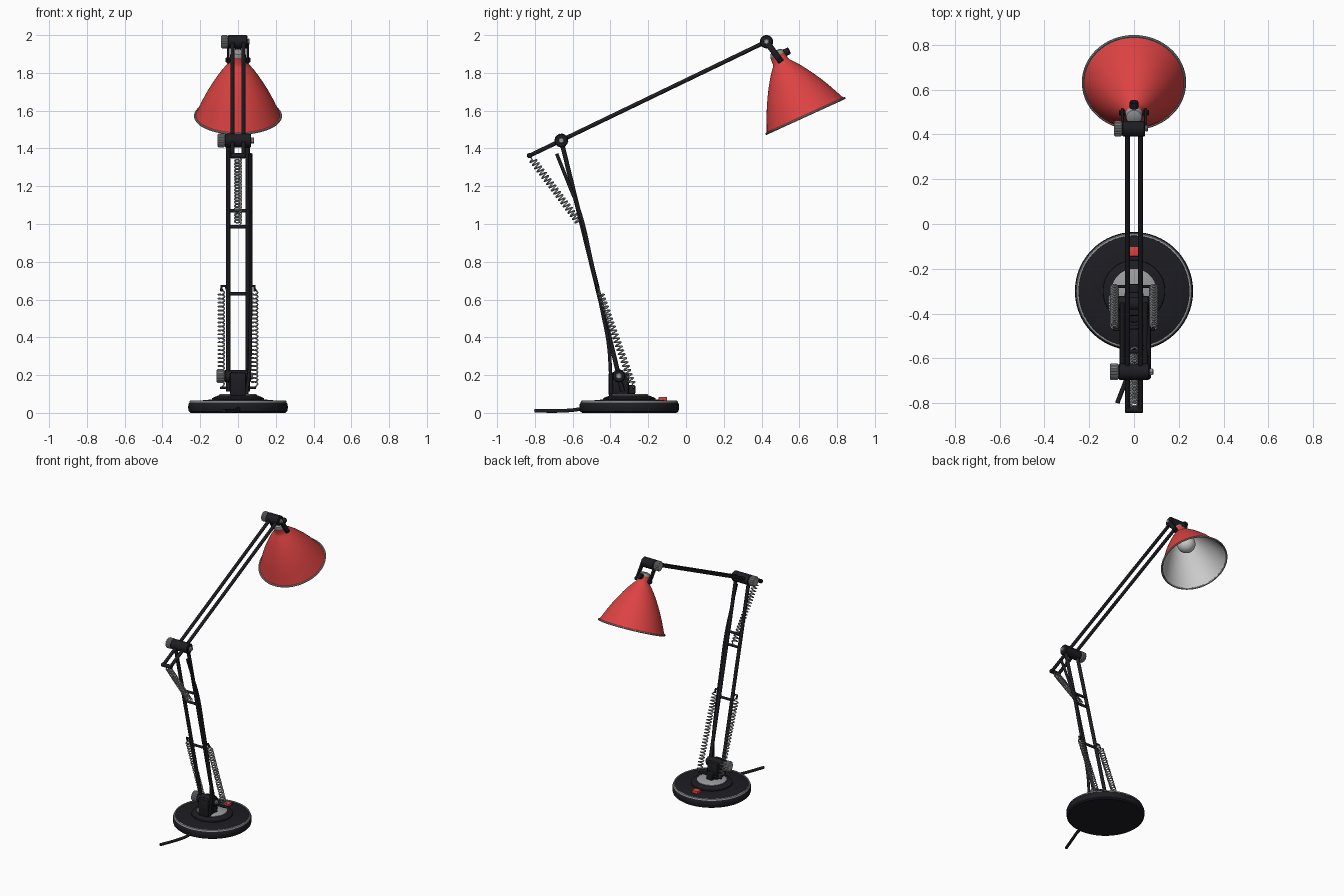
import bpy, bmesh, math
from mathutils import Vector, Matrix

if "Cube" in bpy.data.objects:
    bpy.data.objects.remove(bpy.data.objects["Cube"])


def mat(name, c):
    m = bpy.data.materials.new(name)
    m.diffuse_color = (*c, 1)
    m.use_nodes = True
    m.node_tree.nodes["Principled BSDF"].inputs["Base Color"].default_value = m.diffuse_color
    return m


BLACK = mat("black", (0.012, 0.012, 0.016))
RED = mat("red", (0.72, 0.055, 0.055))
STEEL = mat("steel", (0.32, 0.33, 0.34))
WHITE = mat("inner_white", (0.6, 0.6, 0.6))


def finish(name, bm, m, smooth=True):
    bmesh.ops.recalc_face_normals(bm, faces=bm.faces)
    me = bpy.data.meshes.new(name)
    bm.to_mesh(me)
    bm.free()
    ob = bpy.data.objects.new(name, me)
    bpy.context.collection.objects.link(ob)
    me.materials.append(m)
    if smooth:
        bpy.ops.object.select_all(action='DESELECT')
        ob.select_set(True)
        bpy.context.view_layer.objects.active = ob
        bpy.ops.object.shade_smooth_by_angle(angle=math.radians(35))
    return ob


def lathe(name, profile, m, origin, axis=(0, 0, 1), n=64, teeth=0):
    """Revolve (radius, height) points round an axis; teeth notches the rim."""
    bm = bmesh.new()
    rings = []
    for r, h in profile:
        if r == 0:
            rings.append([bm.verts.new((0, 0, h))] * n)
            continue
        ring = []
        for i in range(n):
            a = math.tau * i / n
            k = r - (teeth if i % 4 < 2 else 0)
            ring.append(bm.verts.new((k * math.cos(a), k * math.sin(a), h)))
        rings.append(ring)
    for a, b in zip(rings, rings[1:]):
        for i in range(n):
            j = (i + 1) % n
            bm.faces.new(list(dict.fromkeys((a[i], a[j], b[j], b[i]))))
    q = Vector((0, 0, 1)).rotation_difference(Vector(axis))
    bm.transform(Matrix.Translation(origin) @ q.to_matrix().to_4x4())
    return finish(name, bm, m)


def cyl_x(name, x0, x1, y, z, r, m, n=40, teeth=0):
    """Bevelled cylinder lying along x."""
    d, b = x1 - x0, min(0.005, r * 0.25)
    return lathe(name, [(0, 0), (r - b, 0), (r, b), (r, d - b), (r - b, d), (0, d)],
                 m, (x0, y, z), (1, 0, 0), n, teeth)


def box(name, lo, hi, m, bev=0.006):
    bm = bmesh.new()
    bmesh.ops.create_cube(bm, size=1)
    lo, hi = Vector(lo), Vector(hi)
    bm.transform(Matrix.Translation((lo + hi) / 2) @ Matrix.Diagonal((*(hi - lo), 1)))
    bmesh.ops.bevel(bm, geom=bm.edges[:], offset=bev, segments=2, affect='EDGES', profile=0.5)
    return finish(name, bm, m)


def tube(name, pts, r, m, smooth=False, res=3):
    cu = bpy.data.curves.new(name, 'CURVE')
    cu.dimensions = '3D'
    cu.bevel_depth, cu.bevel_resolution, cu.use_fill_caps = r, res, True
    if smooth:
        sp = cu.splines.new('BEZIER')
        sp.bezier_points.add(len(pts) - 1)
        for bp, p in zip(sp.bezier_points, pts):
            bp.co = p
            bp.handle_left_type = bp.handle_right_type = 'AUTO'
    else:
        sp = cu.splines.new('POLY')
        sp.points.add(len(pts) - 1)
        for sp_p, p in zip(sp.points, pts):
            sp_p.co = (*p, 1)
    cu.materials.append(m)
    ob = bpy.data.objects.new(name, cu)
    bpy.context.collection.objects.link(ob)
    return ob


def spring(name, a, b, r, turns):
    """Coil from a to b with straight hooks at each end."""
    a, b = Vector(a), Vector(b)
    d = (b - a).normalized()
    u = Vector((1, 0, 0))
    v = d.cross(u)
    s, e = a + d * 0.025, b - d * 0.025
    pts = [a]
    for i in range(turns * 12 + 1):
        t = i / (turns * 12)
        w = math.tau * t * turns
        pts.append(s.lerp(e, t) + (u * math.cos(w) + v * math.sin(w)) * r)
    tube(name, pts + [b], 0.0042, STEEL, res=1)


def arm_y(z):
    return -0.355 - (z - 0.195) * 0.245


# weighted round base with trim ring, hub and switch
C = (0, -0.30, 0)
lathe("base", [(0, 0), (0.25, 0), (0.26, 0.008), (0.264, 0.025), (0.263, 0.045), (0.256, 0.056),
               (0.24, 0.062), (0.15, 0.07), (0, 0.072)], BLACK, C, n=96)
lathe("base_trim", [(0.247, 0.055), (0.258, 0.055), (0.255, 0.064), (0.248, 0.065), (0.247, 0.055)],
      STEEL, C, n=96)
lathe("base_hub", [(0.14, 0.066), (0.138, 0.078), (0.105, 0.092), (0, 0.092)], BLACK, C)
lathe("hub_plate", [(0.1, 0.088), (0.1, 0.096), (0.094, 0.1), (0, 0.1)], STEEL, C)
box("base_switch", (-0.024, -0.145, 0.062), (0.024, -0.1, 0.085), RED, 0.004)

# turret and base pivot
box("turret", (-0.042, -0.41, 0.09), (0.042, -0.303, 0.215), BLACK, 0.01)
cyl_x("base_pivot", -0.072, 0.068, -0.355, 0.195, 0.033, BLACK)
cyl_x("base_knob", -0.113, -0.072, -0.355, 0.195, 0.037, STEEL, 64, 0.003)
cyl_x("base_bolt", 0.066, 0.08, -0.355, 0.195, 0.018, STEEL, 6)
box("spring_anchor", (-0.025, -0.31, 0.1), (0.025, -0.268, 0.147), BLACK)
cyl_x("spring_anchor_pin", -0.094, 0.094, -0.279, 0.133, 0.007, BLACK, 16)

# lower arm, crossbars and side springs
for s, side in ((-1, "left"), (1, "right")):
    tube("lower_arm_" + side, [(s * 0.052, arm_y(0.115), 0.115), (s * 0.052, -0.66, 1.44)], 0.0125, BLACK)
    tube("spring_hook_" + side, [(s * 0.052, arm_y(0.63), 0.63), (s * 0.066, arm_y(0.67), 0.672),
                                 (s * 0.088, arm_y(0.67), 0.672), (s * 0.088, -0.462, 0.645)], 0.007, BLACK)
    spring("lower_spring_" + side, (s * 0.088, -0.463, 0.66), (s * 0.088, -0.277, 0.13), 0.0165, 23)
for i, z in enumerate((0.63, 0.985, 1.07)):
    cyl_x("crossbar_%d" % i, -0.055, 0.075 if i == 2 else 0.055, arm_y(z), z, 0.009, BLACK, 16)

# cord clipped to the lower arm, then trailing from the base
tube("arm_cord", [(0.066, -0.685, 1.372), (0.066, -0.62, 1.21), (0.066, -0.562, 1.06), (0.066, -0.5, 0.8),
                  (0.066, -0.44, 0.52), (0.064, -0.41, 0.36), (0.06, -0.4, 0.22), (0.045, -0.395, 0.1)],
     0.0095, BLACK, True)
tube("power_cord", [(0, -0.54, 0.025), (0, -0.59, 0.016), (-0.022, -0.66, 0.011), (-0.075, -0.8, 0.011)],
     0.01, BLACK, True)

# elbow joint
cyl_x("elbow", -0.07, 0.07, -0.66, 1.442, 0.036, BLACK)
cyl_x("elbow_knob", -0.108, -0.07, -0.66, 1.442, 0.037, STEEL, 64, 0.003)
cyl_x("elbow_bolt", 0.068, 0.086, -0.66, 1.442, 0.017, STEEL, 6)

# upper arm with tail spring
for s, side in ((-1, "left"), (1, "right")):
    tube("upper_arm_" + side, [(s * 0.029, -0.83, 1.361), (s * 0.029, 0.426, 1.966)], 0.0115, BLACK)
cyl_x("tail_crossbar", -0.041, 0.041, -0.829, 1.362, 0.014, BLACK, 20)
spring("tail_spring", (0, -0.829, 1.362), (0, arm_y(0.985), 0.985), 0.0175, 20)

# head joint
cyl_x("head_joint", -0.054, 0.05, 0.426, 1.965, 0.035, BLACK)
cyl_x("head_knob", -0.09, -0.054, 0.426, 1.965, 0.035, STEEL, 64, 0.003)
cyl_x("head_bolt", 0.049, 0.062, 0.426, 1.965, 0.016, STEEL, 6)

# shade: outer red shell, pale lining, steel lip, neck cap
AX = Vector((0, -0.415, 0.91)).normalized()
O = Vector((0, 0.632, 1.572))
outer = [(0.225, 0), (0.207, 0.04), (0.187, 0.085), (0.165, 0.13), (0.14, 0.175), (0.113, 0.22),
         (0.086, 0.26), (0.063, 0.29), (0.05, 0.305), (0.043, 0.318), (0.042, 0.355)]
lathe("shade", outer, RED, O, AX, 80)
lathe("shade_lining", [(r - 0.005, h) for r, h in outer[:-2]] + [(0, 0.305)], WHITE, O, AX, 80)
lathe("shade_lip", [(0.227 + 0.006 * math.cos(math.tau * i / 8), 0.006 * math.sin(math.tau * i / 8))
                    for i in range(9)], STEEL, O, AX, 80)
lathe("neck_cap", [(0.039, 0.34), (0.039, 0.362), (0.034, 0.374), (0.02, 0.38), (0, 0.381)], STEEL, O, AX)
bulb = [(0.062 * math.sin(math.pi * i / 16), 0.2 - 0.062 * math.cos(math.pi * i / 16)) for i in range(13)]
bulb[0] = (0, 0.138)
lathe("bulb", bulb + [(0.028, 0.27), (0.028, 0.31)], WHITE, O, AX, 40)

# yoke arms from head joint to shade neck, and the neck switch
N = O + AX * 0.325
J = Vector((0, 0.426, 1.965))
d = (N - J).normalized()
for s, side in ((-1, "left"), (1, "right")):
    yoke = box("yoke_" + side, (-0.007, -0.016, 0), (0.007, 0.016, (N - J).length + 0.012), BLACK, 0.004)
    yoke.matrix_world = Matrix.Translation(J + Vector((s * 0.052, 0, 0))) @ \
        Matrix.Rotation(math.atan2(-d.y, d.z), 4, 'X')
cyl_x("yoke_pin", -0.066, 0.066, N.y, N.z, 0.013, BLACK, 24)
OUT = Vector((0, 0.91, 0.415)).normalized()
lathe("neck_switch", [(0, 0), (0.019, 0), (0.019, 0.03), (0.015, 0.034), (0, 0.034)], BLACK,
      O + AX * 0.35 + OUT * 0.034, OUT, 24)
